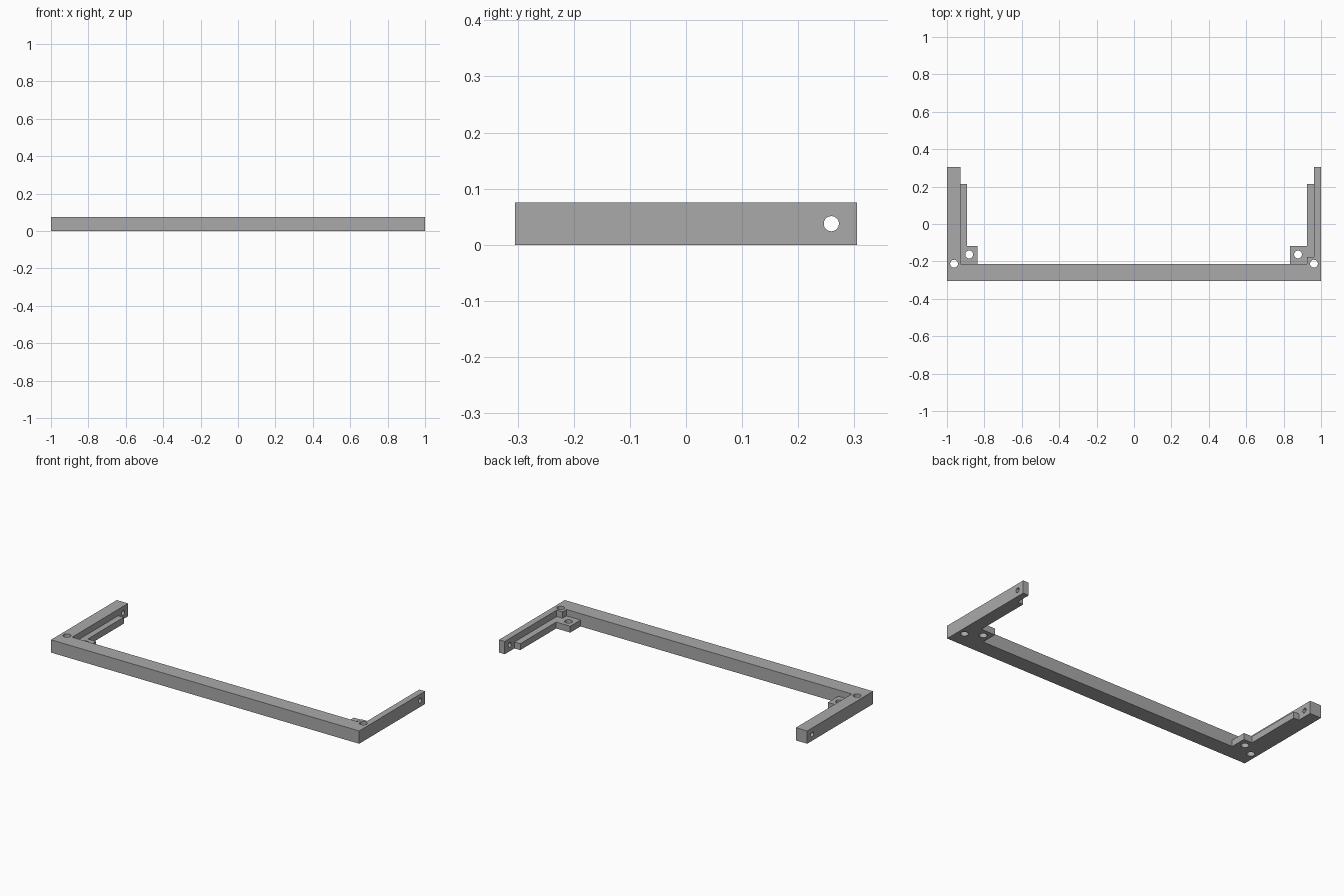
import bpy
import bmesh
from math import pi
from mathutils import Matrix

if "Cube" in bpy.data.objects:
    bpy.data.objects.remove(bpy.data.objects["Cube"], do_unlink=True)

HEIGHT = 0.075
LEDGE = HEIGHT / 2
BACK, FRONT, BAR = 0.305, -0.305, -0.213   # arm ends, front face, back of bar

grey = bpy.data.materials.new("grey")
grey.use_nodes = True
colour = (0.4, 0.4, 0.4, 1)
grey.diffuse_color = colour
grey.node_tree.nodes["Principled BSDF"].inputs["Base Color"].default_value = colour


def new_object(name, bm):
    bmesh.ops.recalc_face_normals(bm, faces=bm.faces)
    mesh = bpy.data.meshes.new(name)
    bm.to_mesh(mesh)
    bm.free()
    mesh.materials.append(grey)
    obj = bpy.data.objects.new(name, mesh)
    bpy.context.collection.objects.link(obj)
    return obj


def extrude_outline(name, outline, height):
    bm = bmesh.new()
    base = bm.faces.new([bm.verts.new((x, y, 0)) for x, y in outline])
    raised = bmesh.ops.extrude_face_region(bm, geom=[base])["geom"]
    verts = [v for v in raised if isinstance(v, bmesh.types.BMVert)]
    bmesh.ops.translate(bm, verts=verts, vec=(0, 0, height))
    return new_object(name, bm)


def drill(obj, centre, radius, axis, depth=0.2):
    """Cut a round through hole along the z or x axis."""
    bm = bmesh.new()
    turn = Matrix.Rotation(pi / 2, 4, "Y") if axis == "x" else Matrix()
    bmesh.ops.create_cone(bm, cap_ends=True, segments=32, radius1=radius,
                          radius2=radius, depth=depth,
                          matrix=Matrix.Translation(centre) @ turn)
    cutter = new_object("hole_cutter", bm)
    cutter.hide_render = True
    mod = obj.modifiers.new("hole", "BOOLEAN")
    mod.operation, mod.solver, mod.object = "DIFFERENCE", "EXACT", cutter
    bpy.context.view_layer.objects.active = obj
    bpy.ops.object.modifier_apply(modifier=mod.name)
    bpy.data.objects.remove(cutter, do_unlink=True)


# Front bar with a thick right arm and a thin left arm
frame = extrude_outline("frame", [
    (-1, FRONT), (1, FRONT), (1, BACK), (0.963, BACK), (0.963, -0.177),
    (0.925, -0.177), (0.925, BAR), (-0.927, BAR), (-0.927, BACK), (-1, BACK),
], HEIGHT)

# Half-height ledges along the inside of the arms, each with a corner tab
right_ledge = extrude_outline("right_ledge", [
    (-0.927, BAR), (-0.838, BAR), (-0.838, -0.118), (-0.892, -0.118),
    (-0.892, 0.215), (-0.927, 0.215),
], LEDGE)
left_ledge = extrude_outline("left_ledge", [
    (0.925, BAR), (0.925, -0.177), (0.963, -0.177), (0.963, 0.215),
    (0.925, 0.215), (0.925, -0.118), (0.834, -0.118), (0.834, BAR),
], LEDGE)

# Screw holes: corners, arm ends and tabs
for side in (-1, 1):
    drill(frame, (side * 0.962, -0.212, LEDGE), 0.021, "z")
    drill(frame, (side * 0.962, 0.259, LEDGE), 0.0135, "x")
for ledge, x in ((right_ledge, -0.881), (left_ledge, 0.877)):
    drill(ledge, (x, -0.163, 0), 0.021, "z")

# Flat faces with smooth hole walls
bpy.ops.object.select_all(action="DESELECT")
for obj in (frame, right_ledge, left_ledge):
    obj.select_set(True)
bpy.context.view_layer.objects.active = frame
bpy.ops.object.shade_smooth_by_angle()
